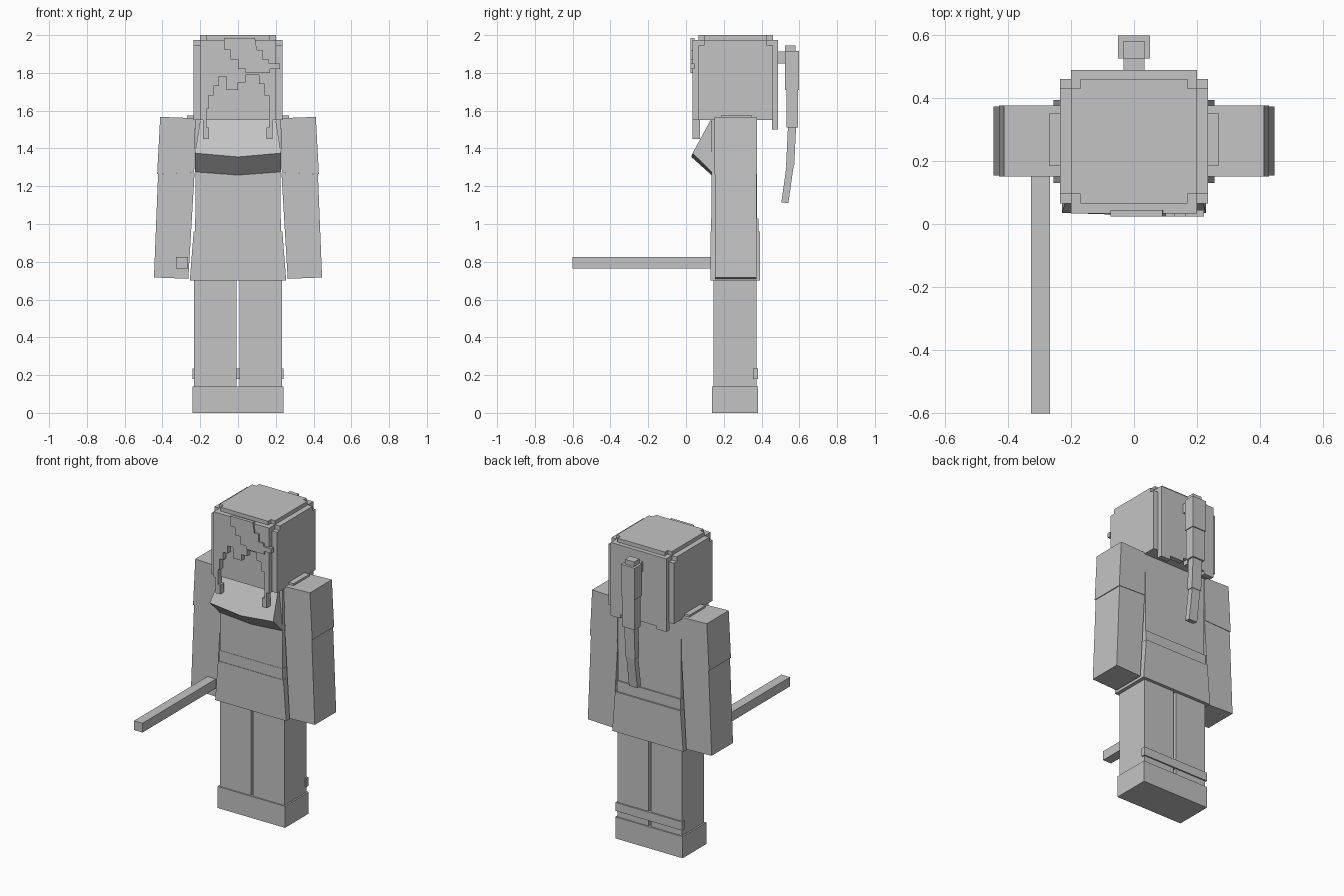
import bpy

grey = bpy.data.materials.new("light_grey")
grey.diffuse_color = (0.55, 0.55, 0.55, 1)


def mesh(name, verts, faces):
    me = bpy.data.meshes.new(name)
    me.from_pydata(verts, [], faces)
    me.materials.append(grey)
    ob = bpy.data.objects.new(name, me)
    bpy.context.collection.objects.link(ob)
    return ob


def prism(name, pts, lo, hi, axis="y"):
    """Extrude an outline: (x, z) along y, or (y, z) along x."""
    area = sum(a[0] * b[1] - b[0] * a[1] for a, b in zip(pts, pts[1:] + pts[:1]))
    if (area > 0) != (axis == "y"):
        pts = pts[::-1]
    n = len(pts)
    if axis == "y":
        v = [(a, d, b) for d in (lo, hi) for a, b in pts]
    else:
        v = [(d, a, b) for d in (lo, hi) for a, b in pts]
    f = [list(range(n)), list(range(2 * n - 1, n - 1, -1))]
    f += [[(i + 1) % n, i, n + i, n + (i + 1) % n] for i in range(n)]
    return mesh(name, v, f)


def box(name, x0, x1, y0, y1, z0, z1):
    return prism(name, [(x0, z0), (x1, z0), (x1, z1), (x0, z1)], y0, y1)


# Legs, boots and ankle straps, mirrored
for side, s in (("left", 1), ("right", -1)):
    def pair(name, a, b, *rest):
        box(side + "_" + name, min(s * a, s * b), max(s * a, s * b), *rest)
    pair("leg", 0.008, 0.232, 0.145, 0.373, 0.13, 0.71)
    pair("boot", 0.0, 0.242, 0.137, 0.38, 0.0, 0.14)
    pair("ankle_strap", 0.0, 0.24, 0.355, 0.382, 0.18, 0.235)
    pair("shoulder_pad", 0.15, 0.27, 0.185, 0.35, 1.54, 1.575)
    # Arms splay outwards towards the hands
    prism(side + "_upper_arm", [(s * x, z) for x, z in
          ((0.225, 1.56), (0.412, 1.567), (0.428, 1.265), (0.232, 1.272))], 0.15, 0.375)
    prism(side + "_forearm", [(s * x, z) for x, z in
          ((0.23, 1.272), (0.423, 1.265), (0.445, 0.717), (0.263, 0.71))], 0.153, 0.372)

# Torso, waist and flared skirt
box("torso", -0.225, 0.225, 0.135, 0.375, 0.9, 1.56)
box("waist", -0.228, 0.228, 0.133, 0.383, 0.9, 1.03)
prism("skirt", [(-0.255, 0.7), (0.255, 0.7), (0.235, 0.96), (-0.235, 0.96)], 0.13, 0.393)

# Folded collar wedge across the chest
collar = []
for x, top, ridge, y, low in ((-1, 1.55, 1.375, 0.035, 1.275),
                              (0, 1.55, 1.355, 0.028, 1.258),
                              (1, 1.55, 1.375, 0.035, 1.275)):
    collar += [(0.2 * x, 0.13, top), (0.228 * x, y, ridge),
               (0.228 * x, 0.136, low), (0.2 * x, 0.2, 1.45)]
mesh("collar", collar,
     [[3, 2, 1, 0], [8, 9, 10, 11]] +
     [[c + i, c + (i + 1) % 4, c + 4 + (i + 1) % 4, c + 4 + i]
      for c in (0, 4) for i in range(4)])

# Held rod
box("rod", -0.327, -0.266, -0.6, 0.2, 0.765, 0.825)

# Head with layered hair shell
box("head", -0.2, 0.2, 0.065, 0.46, 1.55, 1.975)
box("hair_sides", -0.235, 0.235, 0.065, 0.46, 1.55, 1.945)
box("hair_sides_top", -0.235, 0.235, 0.095, 0.43, 1.9, 1.975)
box("hair_crown", -0.2, 0.2, 0.095, 0.43, 1.95, 2.0)
box("hair_crown_front_back", -0.17, 0.17, 0.065, 0.46, 1.95, 2.0)
prism("hair_back", [(-0.2, 1.975), (0.2, 1.975), (0.2, 1.5), (0.13, 1.5), (0.13, 1.525),
      (0.03, 1.525), (0.03, 1.55), (0, 1.55), (0, 1.52), (-0.13, 1.52),
      (-0.13, 1.5), (-0.2, 1.5)], 0.455, 0.488)

# Fringe with side locks, stepped lower edge
fringe = [(-0.2, 1.975), (-0.2, 1.55), (-0.185, 1.55), (-0.185, 1.45), (-0.153, 1.45),
          (-0.153, 1.51), (-0.167, 1.51), (-0.167, 1.61), (-0.155, 1.61), (-0.155, 1.68),
          (-0.13, 1.68), (-0.13, 1.73), (-0.1, 1.73), (-0.1, 1.78), (-0.06, 1.78),
          (-0.06, 1.71), (0.0, 1.71), (0.0, 1.75), (0.04, 1.75), (0.04, 1.79),
          (0.11, 1.79), (0.11, 1.74), (0.14, 1.74), (0.14, 1.68), (0.165, 1.68),
          (0.165, 1.51), (0.15, 1.51), (0.15, 1.45), (0.182, 1.45), (0.182, 1.55),
          (0.2, 1.55), (0.2, 1.975)]
prism("fringe", fringe, 0.034, 0.075)
prism("swept_lock", [(-0.075, 1.985), (-0.07, 1.92), (-0.04, 1.92), (-0.04, 1.87),
      (0.0, 1.87), (0.0, 1.82), (0.04, 1.82), (0.04, 1.8), (0.17, 1.8), (0.17, 1.82),
      (0.222, 1.82), (0.222, 1.85), (0.165, 1.85), (0.165, 1.87), (0.13, 1.87),
      (0.13, 1.92), (0.1, 1.92), (0.09, 1.985)], 0.024, 0.045)

# Ponytail in narrowing segments
box("ponytail_tie", -0.033, 0.033, 0.48, 0.54, 1.85, 1.912)
box("ponytail_knob", -0.033, 0.033, 0.525, 0.58, 1.9, 1.945)
box("ponytail_top", -0.05, 0.05, 0.525, 0.598, 1.71, 1.915)
box("ponytail_middle", -0.045, 0.045, 0.532, 0.592, 1.51, 1.72)
prism("ponytail_lower", [(0.54, 1.52), (0.583, 1.52), (0.573, 1.31), (0.53, 1.31)],
      -0.035, 0.035, "x")
prism("ponytail_tip", [(0.533, 1.315), (0.57, 1.31), (0.542, 1.11), (0.505, 1.115)],
      -0.03, 0.03, "x")
